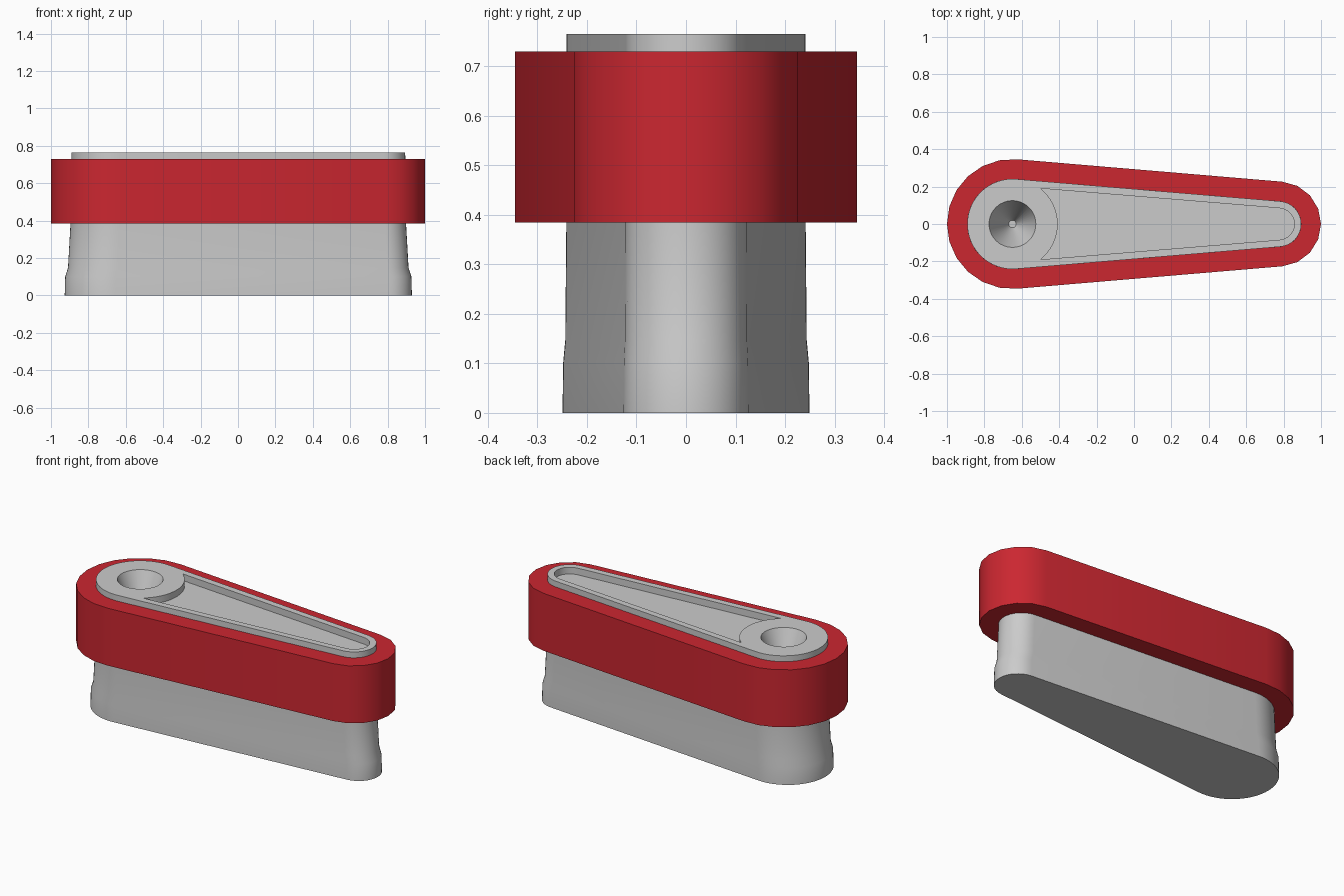
import bpy, bmesh, math

if "Cube" in bpy.data.objects:
    bpy.data.objects.remove(bpy.data.objects["Cube"])

BIG_X = -0.65  # centre of the wide end


def outline(x1, r1, x2, r2, n_big, n_small):
    """Teardrop outline: two arcs joined by their common tangents."""
    a = math.acos((r1 - r2) / (x2 - x1))
    pts = []
    for i in range(n_small + 1):
        t = -a + 2 * a * i / n_small
        pts.append((x2 + r2 * math.cos(t), r2 * math.sin(t)))
    for i in range(n_big + 1):
        t = a + (2 * math.pi - 2 * a) * i / n_big
        pts.append((x1 + r1 * math.cos(t), r1 * math.sin(t)))
    return pts


def loft(name, rings, closed=False):
    """Skin a list of (points, z) rings; cap the ends or close into a tube."""
    bm = bmesh.new()
    loops = [[bm.verts.new((x, y, z)) for x, y in pts] for pts, z in rings]
    n = len(loops[0])
    pairs = list(zip(loops, loops[1:]))
    if closed:
        pairs.append((loops[-1], loops[0]))
    else:
        bm.faces.new(loops[0][::-1])
        bm.faces.new(loops[-1])
    for a, b in pairs:
        for i in range(n):
            j = (i + 1) % n
            bm.faces.new((a[i], a[j], b[j], b[i]))
    bmesh.ops.recalc_face_normals(bm, faces=bm.faces)
    mesh = bpy.data.meshes.new(name)
    bm.to_mesh(mesh)
    bm.free()
    obj = bpy.data.objects.new(name, mesh)
    bpy.context.collection.objects.link(obj)
    return obj


def activate(obj):
    bpy.ops.object.select_all(action='DESELECT')
    obj.select_set(True)
    bpy.context.view_layer.objects.active = obj


def cut(obj, cutter):
    mod = obj.modifiers.new("cut", 'BOOLEAN')
    mod.operation = 'DIFFERENCE'
    mod.solver = 'EXACT'
    mod.object = cutter
    activate(obj)
    bpy.ops.object.modifier_apply(modifier=mod.name)
    bpy.data.objects.remove(cutter)


def circle(r, n=48):
    return [(BIG_X + r * math.cos(2 * math.pi * i / n),
             r * math.sin(2 * math.pi * i / n)) for i in range(n)]


# Grey body: flared foot, slight taper, straight upper part
base = outline(BIG_X, 0.241, 0.772, 0.122, 32, 16)
scaled = lambda sx, sy: [(x * sx, y * sy) for x, y in base]
body = loft("body", [(scaled(1.04, 1.035), 0), (scaled(1.037, 1.03), 0.1),
                     (scaled(1.02, 1.012), 0.147), (scaled(1.005, 1.003), 0.385),
                     (base, 0.765)])

# Conical socket in the wide end
cut(body, loft("socket_cutter", [(circle(0.02), 0.515), (circle(0.125), 0.765),
                                 (circle(0.125), 0.9)]))

# Shallow tapered recess, with a concave arc around the socket boss
recess = [(-0.5, -0.19)]
for i in range(17):
    t = math.radians(-85 + 170 * i / 16)
    recess.append((0.77 + 0.088 * math.cos(t), 0.085 * math.sin(t)))
recess.append((-0.5, 0.19))
a0 = math.atan2(0.19, 0.15)
for i in range(1, 16):
    t = a0 - 2 * a0 * i / 16
    recess.append((BIG_X + 0.242 * math.cos(t), 0.242 * math.sin(t)))
cut(body, loft("recess_cutter", [(recess, 0.725), (recess, 0.9)]))

# Red collar around the body
outer = outline(-0.653, 0.347, 0.773, 0.227, 12, 8)
inner = outline(BIG_X, 0.238, 0.772, 0.119, 12, 8)
collar = loft("collar", [(inner, 0.385), (outer, 0.385),
                         (outer, 0.73), (inner, 0.73)], closed=True)
red = bpy.data.materials.new("red")
red.diffuse_color = (0.6, 0.02, 0.03, 1)
red.use_nodes = True
red.node_tree.nodes["Principled BSDF"].inputs["Base Color"].default_value = red.diffuse_color
collar.data.materials.append(red)

for obj in (body, collar):
    activate(obj)
    bpy.ops.object.shade_smooth_by_angle(angle=math.radians(30))
